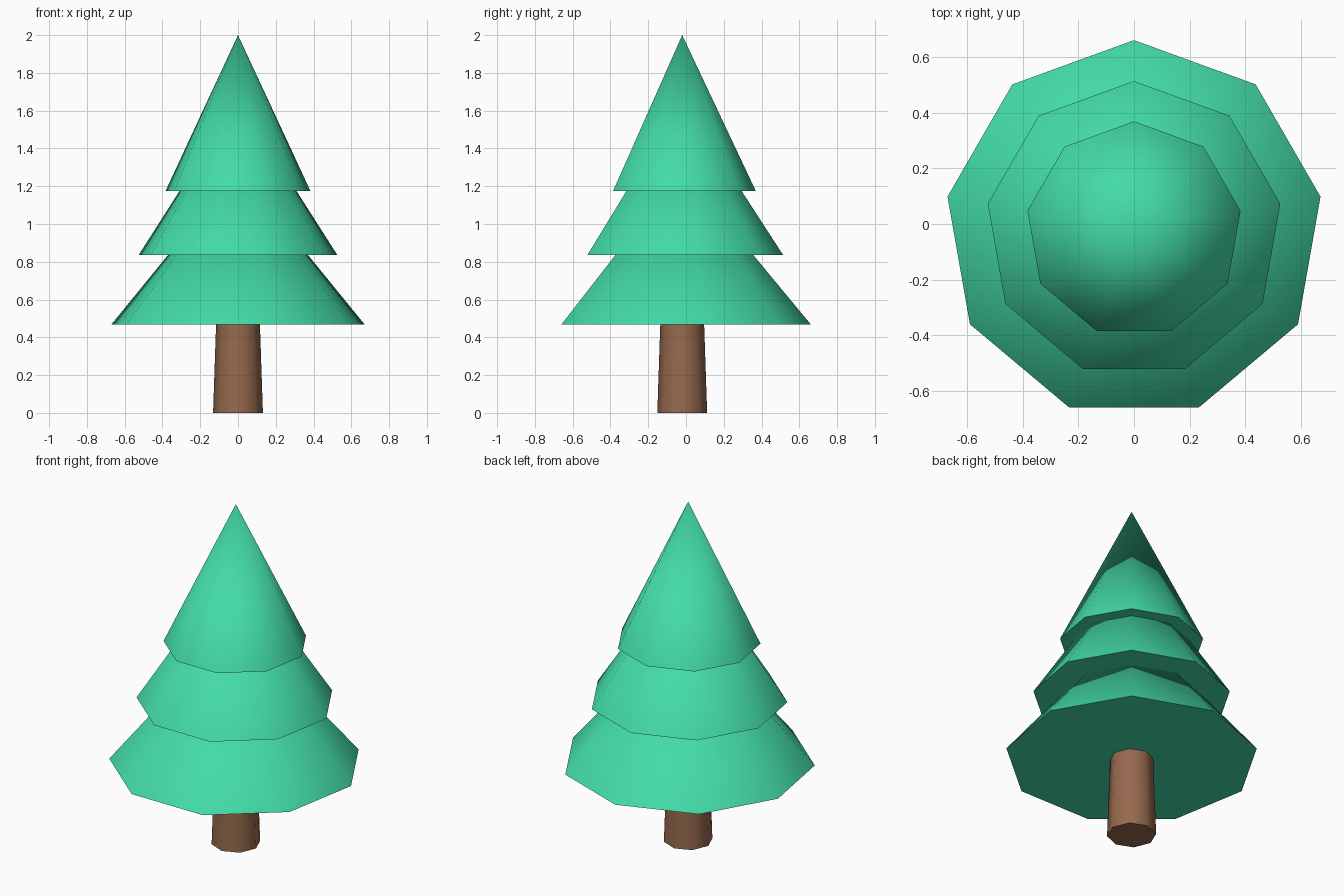
import bpy
import math

if "Cube" in bpy.data.objects:
    bpy.data.objects.remove(bpy.data.objects["Cube"])

AXIS_Y = -0.02  # the nine-sided outline puts the tree axis slightly off centre


def material(name, color):
    mat = bpy.data.materials.new(name)
    mat.diffuse_color = (*color, 1.0)
    mat.use_nodes = True
    mat.node_tree.nodes["Principled BSDF"].inputs["Base Color"].default_value = mat.diffuse_color
    return mat


GREEN = material("needle_green", (0.056, 0.708, 0.386))
BROWN = material("bark_brown", (0.305, 0.141, 0.076))


def cone(name, sides, r_bottom, r_top, z_bottom, z_top, mat):
    """Smooth-sided cone with a flat cap, first corner pointing to +y."""
    bpy.ops.mesh.primitive_cone_add(
        vertices=sides, radius1=r_bottom, radius2=r_top, depth=z_top - z_bottom,
        location=(0, AXIS_Y, (z_bottom + z_top) / 2))
    obj = bpy.context.object
    obj.name = name
    obj.data.materials.append(mat)
    bpy.ops.object.shade_smooth_by_angle(angle=math.radians(60))
    return obj


# Tapered trunk, its top tucked into the foliage
cone("trunk", 8, 0.132, 0.115, 0.0, 0.50, BROWN)

# Three overlapping foliage tiers: radius, base height, tip height
tiers = {
    "lower_foliage": (0.681, 0.468, 1.29),
    "middle_foliage": (0.534, 0.836, 1.66),
    "upper_foliage": (0.389, 1.176, 2.0),
}
for name, (radius, base, tip) in tiers.items():
    cone(name, 9, radius, 0.0, base, tip, GREEN)
